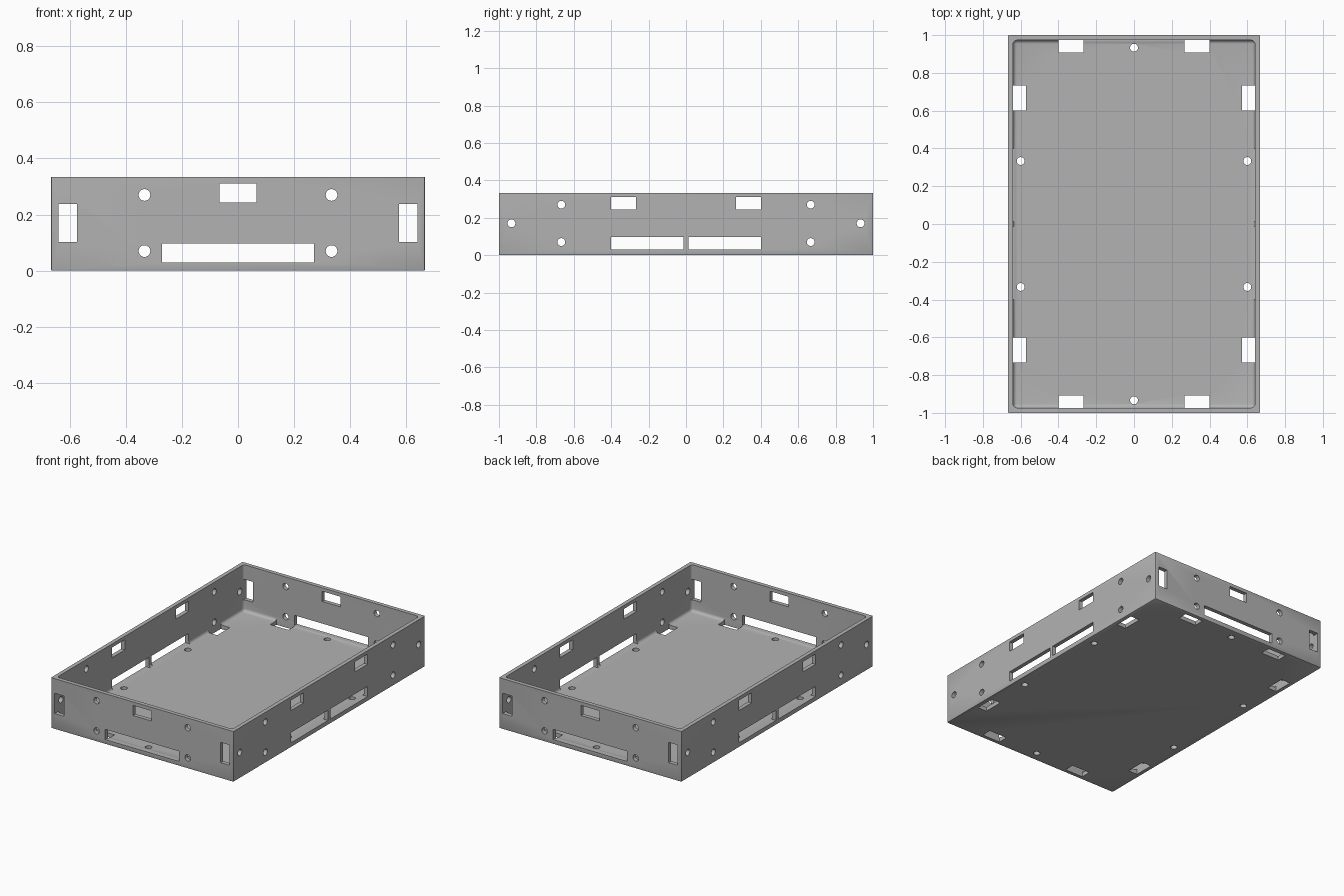
import bpy, bmesh, math
from mathutils import Matrix, Vector

if "Cube" in bpy.data.objects:
    bpy.data.objects.remove(bpy.data.objects["Cube"])

W, L, H = 0.6667, 1.0, 0.3333      # half width, half length, height
T = 0.0267                         # wall and floor thickness
R = 0.0208                         # screw hole radius

plastic = bpy.data.materials.new("grey plastic")
plastic.diffuse_color = (0.45, 0.45, 0.45, 1)
plastic.use_nodes = True
plastic.node_tree.nodes["Principled BSDF"].inputs["Base Color"].default_value = plastic.diffuse_color


def box(bm, lo, hi):
    """Box between two corners, returns its vertices."""
    lo, hi = Vector(lo), Vector(hi)
    m = Matrix.Translation((lo + hi) / 2) @ Matrix.Diagonal((*(hi - lo), 1))
    return bmesh.ops.create_cube(bm, size=1, matrix=m)["verts"]


def hole(bm, centre, axis):
    """Round cutter along an axis."""
    rot = Vector((0, 0, 1)).rotation_difference(Vector(axis)).to_matrix().to_4x4()
    bmesh.ops.create_cone(bm, cap_ends=True, segments=32, radius1=R, radius2=R,
                          depth=0.12, matrix=Matrix.Translation(centre) @ rot)


def round_box(bm, radius, segments):
    """Round every edge except those around the top."""
    top = max(v.co.z for v in bm.verts)
    edges = [e for e in bm.edges if min(v.co.z for v in e.verts) < top - 1e-4]
    bmesh.ops.bevel(bm, geom=edges, offset=radius, segments=segments,
                    profile=0.5, affect='EDGES')


def finish(bm, name):
    bmesh.ops.recalc_face_normals(bm, faces=bm.faces)
    me = bpy.data.meshes.new(name)
    bm.to_mesh(me)
    bm.free()
    me.materials.append(plastic)
    ob = bpy.data.objects.new(name, me)
    bpy.context.collection.objects.link(ob)
    return ob


# Outer shell
bm = bmesh.new()
box(bm, (-W, -L, 0), (W, L, H))
round_box(bm, 0.005, 2)
tray = finish(bm, "open_tray")

# Cavity with filleted floor and corners
cavity = bmesh.new()
box(cavity, (T - W, T - L, T), (W - T, L - T, H + 0.1))
round_box(cavity, 0.02, 5)

ends, sides, floor = bmesh.new(), bmesh.new(), bmesh.new()
e = 0.0005
for s in (-1, 1):
    # End walls: cable slot, top window, corner windows, screw holes
    y0, y1 = sorted((s * 0.94, s * 1.05))
    box(ends, (-0.27, y0, 0.03), (0.27, y1, 0.097))
    box(ends, (-0.0667, y0, 0.243), (0.0667, y1, 0.31))
    for t in (-1, 1):
        x0, x1 = sorted((t * 0.573, t * (W - T - e)))
        box(ends, (x0, y0, 0.103), (x1, y1, 0.237))
        for z in (0.07, 0.27):
            hole(ends, (t * 0.3333, s * 0.995, z), (0, 1, 0))

    # Side walls: paired slots, top windows, screw holes
    x0, x1 = sorted((s * 0.61, s * 0.72))
    for t in (-1, 1):
        a, b = sorted((t * 0.0133, t * 0.4))
        box(sides, (x0, a, 0.03), (x1, b, 0.097))
        a, b = sorted((t * 0.2667, t * 0.4))
        box(sides, (x0, a, 0.243), (x1, b, 0.31))
        for y, z in ((0.6667, 0.07), (0.6667, 0.27), (0.9333, 0.17)):
            hole(sides, (s * 0.665, t * y, z), (1, 0, 0))

    # Floor: windows along the walls and screw holes
    hole(floor, (0, s * 0.9333, 0.02), (0, 0, 1))
    for t in (-1, 1):
        x0, x1 = sorted((s * 0.573, s * (W - T - e)))
        a, b = sorted((t * 0.6, t * 0.7333))
        box(floor, (x0, a, -0.05), (x1, b, 0.08))
        x0, x1 = sorted((s * 0.2667, s * 0.4))
        a, b = sorted((t * 0.9067, t * (L - T - e)))
        box(floor, (x0, a, -0.05), (x1, b, 0.08))
        hole(floor, (s * 0.6, t * 0.3333, 0.02), (0, 0, 1))

# Cut everything out of the shell
cutters = []
for bm, name in ((cavity, "cavity_cutter"), (ends, "end_wall_cutter"),
                 (sides, "side_wall_cutter"), (floor, "floor_cutter")):
    cutter = finish(bm, name)
    cutter.hide_render = True
    cutters.append(cutter)
    mod = tray.modifiers.new(name, 'BOOLEAN')
    mod.operation, mod.solver, mod.object = 'DIFFERENCE', 'EXACT', cutter

bpy.context.view_layer.update()
result = bpy.data.meshes.new_from_object(
    tray.evaluated_get(bpy.context.evaluated_depsgraph_get()))
tray.modifiers.clear()
tray.data = result
for cutter in cutters:
    bpy.data.objects.remove(cutter)

bpy.context.view_layer.objects.active = tray
tray.select_set(True)
bpy.ops.object.shade_smooth_by_angle(angle=math.radians(35))
